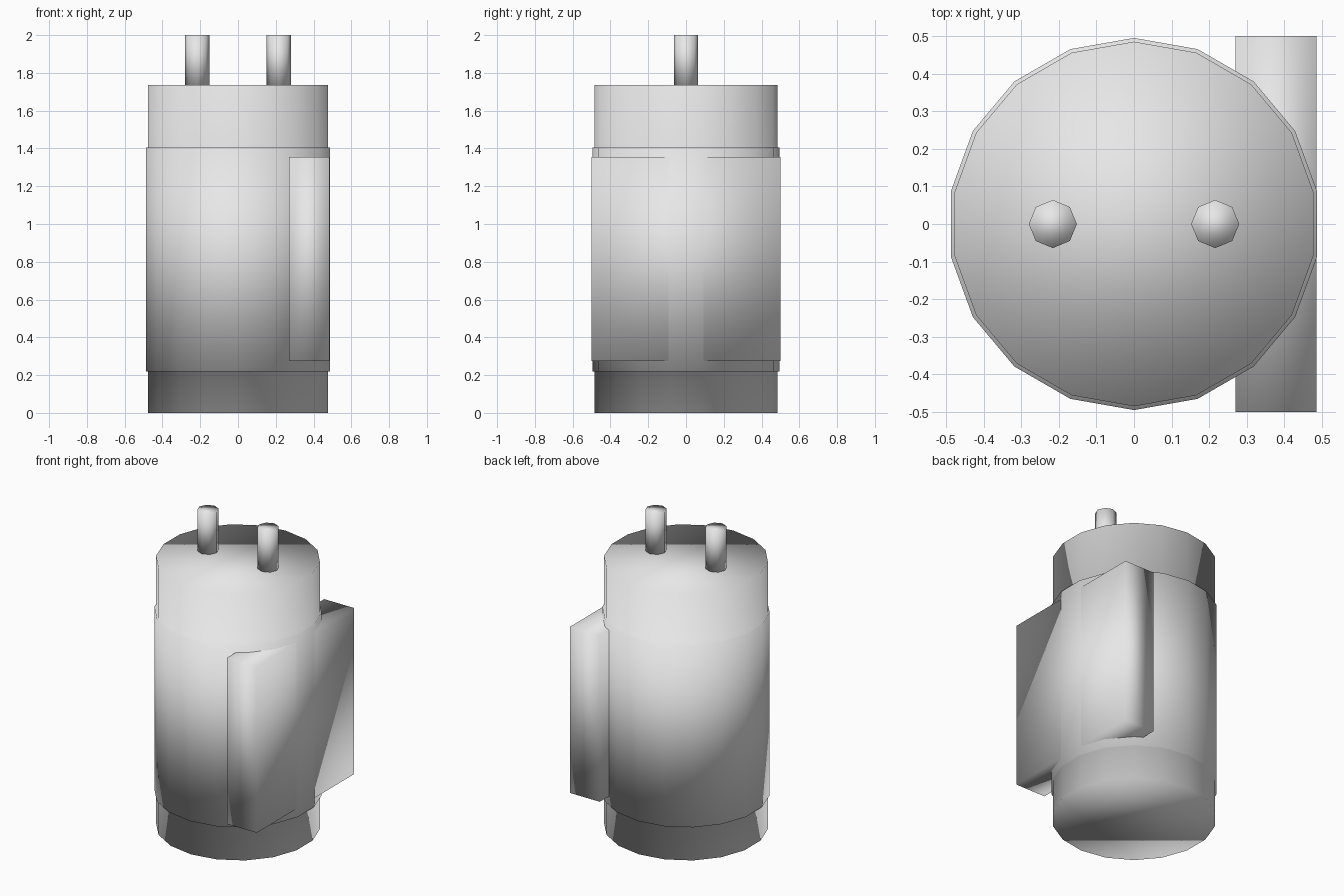
import bpy, bmesh, math

if "Cube" in bpy.data.objects:
    bpy.data.objects.remove(bpy.data.objects["Cube"])

# Single grey metal colour
grey = bpy.data.materials.new("light grey metal")
grey.diffuse_color = (0.8, 0.8, 0.8, 1.0)
grey.use_nodes = True
grey.node_tree.nodes["Principled BSDF"].inputs["Base Color"].default_value = grey.diffuse_color


def finish(name, bm):
    """Turn a bmesh into a fully smooth-shaded grey object."""
    bmesh.ops.recalc_face_normals(bm, faces=bm.faces)
    for f in bm.faces:
        f.smooth = True
    me = bpy.data.meshes.new(name)
    bm.to_mesh(me)
    bm.free()
    me.materials.append(grey)
    ob = bpy.data.objects.new(name, me)
    bpy.context.collection.objects.link(ob)
    return ob


def lathe(name, profile, sides, x=0.0):
    """Closed stepped cylinder from (radius, z) pairs, one corner on +y."""
    bm = bmesh.new()
    rings = []
    for r, z in profile:
        angles = [math.pi / 2 + math.tau * i / sides for i in range(sides)]
        rings.append([bm.verts.new((x + r * math.cos(a), r * math.sin(a), z)) for a in angles])
    for low, high in zip(rings, rings[1:]):
        for i in range(sides):
            j = (i + 1) % sides
            bm.faces.new((low[i], low[j], high[j], high[i]))
    bm.faces.new(rings[0][::-1])
    bm.faces.new(rings[-1])
    return finish(name, bm)


# Canister with a slightly wider middle band
lathe("canister_body", [(0.485, 0), (0.485, 0.22), (0.495, 0.22),
                        (0.495, 1.405), (0.485, 1.405), (0.485, 1.735)], 18)

# Two terminals on the lid
for side, x in (("left", -0.216), ("right", 0.216)):
    lathe(side + "_terminal", [(0.064, 1.735), (0.064, 2.0)], 8, x)

# Mounting block running front to back along the right side
bm = bmesh.new()
bmesh.ops.create_cube(bm, size=1)
bmesh.ops.scale(bm, vec=(0.215, 1.0, 1.08), verts=bm.verts)
bmesh.ops.translate(bm, vec=(0.3775, 0, 0.815), verts=bm.verts)
finish("mounting_block", bm)
